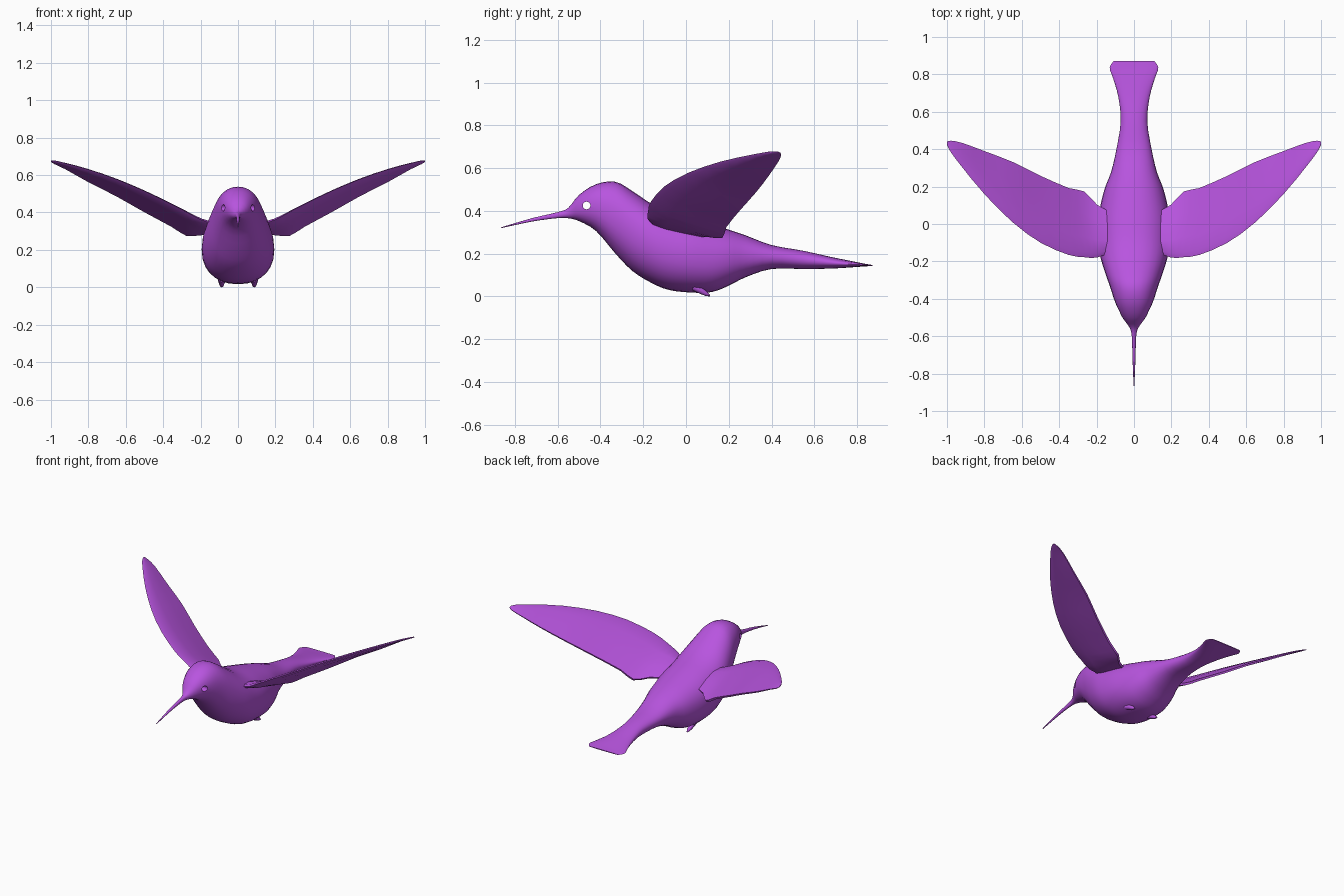
import bpy, bmesh, math
from mathutils import Vector

if "Cube" in bpy.data.objects:
    bpy.data.objects.remove(bpy.data.objects["Cube"])

purple = bpy.data.materials.new("purple")
purple.diffuse_color = (0.48, 0.09, 0.74, 1)
purple.use_nodes = True
purple.node_tree.nodes["Principled BSDF"].inputs["Base Color"].default_value = purple.diffuse_color


def spline(rows, steps):
    """Catmull-Rom interpolation between rows of numbers."""
    out = []
    for i in range(len(rows) - 1):
        p0, p1 = rows[max(i - 1, 0)], rows[i]
        p2, p3 = rows[i + 1], rows[min(i + 2, len(rows) - 1)]
        for s in range(steps):
            t = s / steps
            out.append([0.5 * (2 * b + (c - a) * t + (2 * a - 5 * b + 4 * c - d) * t * t
                               + (3 * b - a - 3 * c + d) * t ** 3)
                        for a, b, c, d in zip(p0, p1, p2, p3)])
    out.append(list(rows[-1]))
    return out


def loft(name, rings, angle=60):
    """Skin a list of equal-length point rings and cap the ends."""
    bm = bmesh.new()
    vs = [[bm.verts.new(p) for p in ring] for ring in rings]
    n = len(vs[0])
    for a, b in zip(vs, vs[1:]):
        for i in range(n):
            j = (i + 1) % n
            bm.faces.new((a[i], a[j], b[j], b[i]))
    bm.faces.new(vs[0])
    bm.faces.new(vs[-1])
    bmesh.ops.recalc_face_normals(bm, faces=bm.faces)
    me = bpy.data.meshes.new(name)
    bm.to_mesh(me)
    bm.free()
    me.materials.append(purple)
    ob = bpy.data.objects.new(name, me)
    bpy.context.collection.objects.link(ob)
    smooth(ob, angle)
    return ob


def smooth(ob, angle):
    bpy.ops.object.select_all(action='DESELECT')
    ob.select_set(True)
    bpy.context.view_layer.objects.active = ob
    bpy.ops.object.shade_smooth_by_angle(angle=math.radians(angle))


# Body with beak, head and tail: y, top z, bottom z, half width
body_rows = [
    (-0.865, 0.323, 0.319, 0.002), (-0.72, 0.366, 0.350, 0.008),
    (-0.60, 0.394, 0.366, 0.012), (-0.55, 0.415, 0.365, 0.026),
    (-0.50, 0.475, 0.352, 0.062), (-0.42, 0.525, 0.305, 0.100),
    (-0.33, 0.536, 0.200, 0.130), (-0.25, 0.492, 0.118, 0.158),
    (-0.16, 0.432, 0.062, 0.184), (-0.08, 0.395, 0.030, 0.193),
    (0.02, 0.365, 0.018, 0.192), (0.12, 0.336, 0.020, 0.175),
    (0.20, 0.312, 0.050, 0.153), (0.28, 0.285, 0.090, 0.122),
    (0.40, 0.240, 0.128, 0.094), (0.55, 0.213, 0.128, 0.071),
    (0.68, 0.184, 0.130, 0.084), (0.78, 0.164, 0.136, 0.112),
    (0.835, 0.153, 0.140, 0.130), (0.872, 0.147, 0.142, 0.108)]


def oval(y, top, bottom, w, n=28, k=2.2):
    pts = []
    for i in range(n):
        a = 2 * math.pi * i / n
        c, s = math.cos(a), math.sin(a)
        pts.append((w * math.copysign(abs(c) ** (2 / k), c), y,
                    (top + bottom) / 2 + (top - bottom) / 2 * math.copysign(abs(s) ** (2 / k), s)))
    return pts


body = loft("body", [oval(*r) for r in spline(body_rows, 3)])

# Open eye sockets running through the head
bpy.ops.mesh.primitive_cylinder_add(vertices=16, radius=0.018, depth=0.6,
                                    location=(0, -0.465, 0.425), rotation=(0, math.pi / 2, 0))
cutter = bpy.context.object
cutter.name = "eye_cutter"
cutter.hide_render = True
cutter.data.materials.append(purple)
cut = body.modifiers.new("eyes", 'BOOLEAN')
cut.operation = 'DIFFERENCE'
cut.solver = 'EXACT'
cut.object = cutter
bpy.context.view_layer.objects.active = body
bpy.ops.object.modifier_apply(modifier=cut.name)
bpy.data.objects.remove(cutter)
smooth(body, 50)

# Wings: x, leading y, z, trailing y, z, half thickness
wing_rows = [
    (0.12, -0.15, 0.335, 0.06, 0.285, 0.025), (0.20, -0.18, 0.362, 0.10, 0.285, 0.024),
    (0.27, -0.177, 0.400, 0.172, 0.280, 0.022), (0.35, -0.165, 0.442, 0.190, 0.328, 0.020),
    (0.50, -0.10, 0.515, 0.255, 0.408, 0.018), (0.65, 0.01, 0.578, 0.330, 0.492, 0.016),
    (0.80, 0.16, 0.630, 0.388, 0.567, 0.013), (0.92, 0.305, 0.662, 0.433, 0.633, 0.009),
    (0.98, 0.385, 0.676, 0.445, 0.660, 0.006), (1.0, 0.425, 0.677, 0.440, 0.672, 0.003)]
airfoil = [(0, 0), (0.07, 0.55), (0.3, 0.95), (0.65, 0.8), (1, 0.3),
           (1, -0.35), (0.65, -0.6), (0.3, -0.7), (0.07, -0.45)]
normal = Vector((-0.54, 0.27, 0.79)).normalized()

for side, label in ((1, "left"), (-1, "right")):
    rings = []
    for x, yl, zl, yt, zt, th in spline(wing_rows, 2):
        lead, trail = Vector((x, yl, zl)), Vector((x, yt, zt))
        ring = [lead.lerp(trail, u) + normal * h * th for u, h in airfoil]
        rings.append([(side * p.x, p.y, p.z) for p in ring])
    loft(label + "_wing", rings, 50)

    # Small tucked feet pointing back
    foot = [(0.03, 0.050, 0.022), (0.07, 0.028, 0.018), (0.095, 0.013, 0.012), (0.112, 0.004, 0.004)]
    loft(label + "_foot", [[(side * 0.087 + r * math.cos(a * math.pi / 4), y,
                             z + r * math.sin(a * math.pi / 4)) for a in range(8)]
                           for y, z, r in foot])
